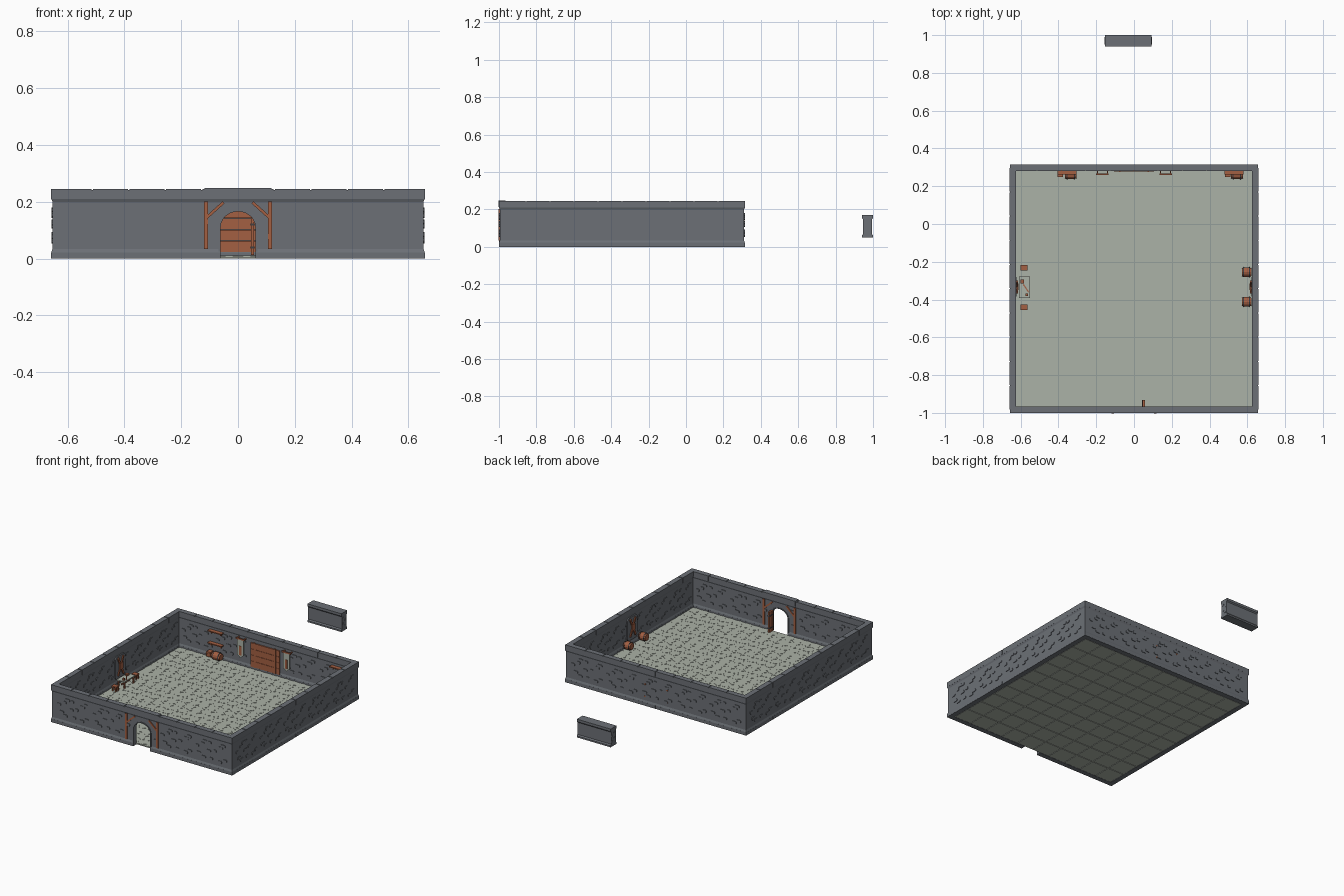
import bpy, bmesh, math, random
from mathutils import Matrix, Vector

if "Cube" in bpy.data.objects:
    bpy.data.objects.remove(bpy.data.objects["Cube"])

random.seed(4)
CY, H, T = -0.3425, 0.641, 0.0165     # room centre y, half size to wall axis, half thickness


def mat(name, r, g, b):
    m = bpy.data.materials.new(name)
    m.diffuse_color = (r, g, b, 1)
    m.use_nodes = True
    m.node_tree.nodes["Principled BSDF"].inputs["Base Color"].default_value = m.diffuse_color
    return m


STONE = mat("grey stone", 0.15, 0.163, 0.182)
FLOOR = mat("pale floor stone", 0.41, 0.445, 0.385)
WOOD = mat("orange wood", 0.37, 0.115, 0.055)
IRON = mat("dark iron", 0.05, 0.052, 0.058)


def finish(name, bm, m):
    bmesh.ops.recalc_face_normals(bm, faces=bm.faces)
    me = bpy.data.meshes.new(name)
    bm.to_mesh(me)
    bm.free()
    me.materials.append(m)
    ob = bpy.data.objects.new(name, me)
    bpy.context.collection.objects.link(ob)
    return ob


def box(bm, c, s, M=Matrix(), rot=Matrix()):
    """Box of size s at c, in the frame M, turned about its own centre."""
    bmesh.ops.create_cube(bm, size=1, matrix=M @ Matrix.Translation(c) @ rot @ Matrix.Diagonal((*s, 1)))


def boxes(name, m, items, M=Matrix()):
    bm = bmesh.new()
    for it in items:
        box(bm, it[0], it[1], M, it[2] if len(it) > 2 else Matrix())
    return finish(name, bm, m)


def prism(bm, pts, d, M=Matrix()):
    """Extrude a list of 3D points by the vector d."""
    a = [bm.verts.new(M @ Vector(p)) for p in pts]
    b = [bm.verts.new(M @ (Vector(p) + Vector(d))) for p in pts]
    bm.faces.new(a)
    bm.faces.new(b[::-1])
    for i in range(len(a)):
        j = (i + 1) % len(a)
        bm.faces.new((a[i], a[j], b[j], b[i]))


def octagon(w, h, c):
    return [(-w, -h + c), (-w + c, -h), (w - c, -h), (w, -h + c),
            (w, h - c), (w - c, h), (-w + c, h), (-w, h - c)]


# local frame of each wall: x along the wall, -y outwards
frames = [Matrix.Translation((0, CY, 0)) @ Matrix.Rotation(k * math.pi / 2, 4, 'Z')
          @ Matrix.Translation((0, -H, 0)) for k in range(4)]
FRONT, RIGHT, BACK, LEFT = frames

# wall ring: flared base, thin body, wide top, mitred at the corners
prof = [(T, 0), (T, .022), (.012, .034), (.012, .2), (T, .21), (T, .242),
        (-T, .242), (-T, .21), (-.012, .2), (-.012, .034), (-T, .022), (-T, 0)]
bm = bmesh.new()
rings = [[bm.verts.new((sx * (H + d), CY + sy * (H + d), z)) for d, z in prof]
         for sx, sy in ((-1, -1), (1, -1), (1, 1), (-1, 1))]
for k in range(4):
    a, b = rings[k], rings[(k + 1) % 4]
    for i in range(len(prof)):
        j = (i + 1) % len(prof)
        bm.faces.new((a[i], a[j], b[j], b[i]))
walls = finish("room_walls", bm, STONE)

# arched doorway cut through the front wall
def arch(r, base, spring, n=12):
    return [(-r, 0, base)] + [(-r * math.cos(math.pi * i / n), 0, spring + .055 * r / .062 * math.sin(math.pi * i / n))
                              for i in range(n + 1)] + [(r, 0, base)]

bm = bmesh.new()
prism(bm, [(x, -.05, z) for x, _, z in arch(.062, -.02, .112)], (0, .1, 0), FRONT)
cutter = finish("doorway_cutter", bm, STONE)
cutter.hide_render = True
cutter.hide_set(True)
mod = walls.modifiers.new("doorway", 'BOOLEAN')
mod.operation = 'DIFFERENCE'
mod.solver = 'EXACT'
mod.object = cutter

# stone trim around the doorway
bm = bmesh.new()
o, i_ = arch(.068, 0, .112), arch(.061, 0, .112)
for k in range(len(o) - 1):
    prism(bm, [(p[0], -.0155, p[2]) for p in (o[k], o[k + 1], i_[k + 1], i_[k])], (0, .031, 0), FRONT)
finish("doorway_trim", bm, STONE)

# cap blocks and base blocks, with narrow joints
caps, bases = bmesh.new(), bmesh.new()
for k, M in enumerate(frames):
    L = 2 * H / 10
    for i in range(10):
        x = -H + L * (i + .5)
        box(caps, (x, 0, .2285), (L - .005, 2 * T + .001, .034), M)
        if k or abs(x) > .1:
            box(bases, (x, 0, .011), (L - .005, 2 * T + .001, .02), M)
box(caps, (0, 0, .231), (.235, 2 * T + .003, .035), FRONT)
for sx in (-1, 1):
    for sy in (-1, 1):
        box(caps, (sx * H, CY + sy * H, .2285), (2 * T, 2 * T, .034))
finish("cap_blocks", caps, STONE)
finish("base_blocks", bases, STONE)

# raised bricks in clusters, inside and outside
pattern = [(-.09, .172, .017), (-.072, .155, .017), (-.098, .078, .015), (-.066, .062, .016),
           (-.028, .125, .013), (.005, .17, .012), (.018, .115, .017), (-.004, .068, .013),
           (.042, .172, .016), (.06, .152, .013), (.085, .085, .016), (.1, .13, .014), (.055, .066, .016)]
bm = bmesh.new()
for k, M in enumerate(frames):
    for s in (-1, 1):
        for seg in range(5):
            for px, pz, w in pattern:
                x = (seg - 2) * .25 + px * s + random.uniform(-.004, .004)
                if k == 0 and abs(x) < .092 and not (abs(x) > .084 and pz < .14):
                    continue
                if k == 2 and s == 1 and abs(x) < .13:
                    continue
                ww = min(w, .011) if k == 0 and abs(x) < .11 else w
                pts = [(x + u, s * .011, pz + v) for u, v in octagon(ww, .0085, .004)]
                prism(bm, pts, (0, s * .005, 0), M)
finish("wall_bricks", bm, STONE)

# floor slab, octagon-and-diamond paving, square tiles underneath
boxes("floor_slab", FLOOR, [((0, CY, .0065), (1.256, 1.256, .007))])
bm = bmesh.new()
P, C = .0625, .019
for i in range(20):
    for j in range(20):
        x, y = (i - 9.5) * P, CY + (j - 9.5) * P
        prism(bm, [(x + u, y + v, .0095) for u, v in octagon(P / 2 - .0004, P / 2 - .0004, C)], (0, 0, .002))
        if i and j:
            r = C - .0025
            prism(bm, [(x - P / 2 + u, y - P / 2 + v, .0095) for u, v in ((r, 0), (0, r), (-r, 0), (0, -r))],
                  (0, 0, .002))
finish("floor_paving", bm, FLOOR)
boxes("underside_tiles", FLOOR, [(((i - 4.5) * .125, CY + (j - 4.5) * .125, .002), (.12, .12, .004))
                                 for i in range(10) for j in range(10)])

# timber posts and braces on both faces of the front wall
ry = lambda a: Matrix.Rotation(a, 4, 'Y')
items = []
for s in (-1, 1):
    for f in (-1, 1):
        items.append(((s * .113, f * .014, .118), (.014, .009, .168)))
        items.append(((s * .08, f * .014, .172), (.078, .008, .01), ry(s * math.radians(42))))
boxes("door_timbers", WOOD, items, FRONT)

# open door leaf with iron straps
boxes("door_leaf", WOOD, [((.051, .018 + i * .0135, .079), (.012, .0128, .134)) for i in range(3)], FRONT)
boxes("door_straps", IRON, [((.051, .031, z), (.015, .043, .007)) for z in (.04, .12)], FRONT)

# boarded panel on the back wall, small peg ends showing outside
boxes("back_panel", WOOD, [((0, .0155, .043 + i * .0395), (.212, .008, .038)) for i in range(4)]
      + [((s * .075, .02, .105), (.008, .005, .165)) for s in (-1, 1)], BACK)
boxes("panel_pegs", WOOD, [((s * .08, -.0125, z), (.012, .004, .007)) for s in (-1, 1) for z in (.06, .14)], BACK)

# banners hanging beside the panel
for s, name in ((-1, "right"), (1, "left")):
    bm = bmesh.new()
    prism(bm, [(s * .167 + u, .034, z) for u, z in ((-.024, .19), (.024, .19), (.024, .09), (0, .07), (-.024, .09))],
          (0, .003, 0), BACK)
    finish(name + "_banner", bm, FLOOR)
    boxes(name + "_banner_rod", WOOD, [((s * .167, .0355, .193), (.066, .007, .009)),
                                       ((s * .167, .0355, .118), (.018, .007, .06))]
          + [((s * .167 + u, .022, .193), (.006, .025, .007)) for u in (-.026, .026)], BACK)

# barrels lying along x, with iron hoops
def barrel(name, x, y, z, r, l):
    for part, m, sections in (
            ("_staves", WOOD, [(-.5, .78, -.25, .96), (-.25, .96, .25, .96), (.25, .96, .5, .78)]),
            ("_hoops", IRON, [(-.36, .95, -.28, 1), (.28, 1, .36, .95)])):
        bm = bmesh.new()
        for a, ra, b, rb in sections:
            bmesh.ops.create_cone(bm, cap_ends=True, segments=12, radius1=r * ra, radius2=r * rb, depth=l * (b - a),
                                  matrix=Matrix.Translation((x + l * (a + b) / 2, y, z))
                                  @ Matrix.Rotation(math.pi / 2, 4, 'Y'))
        finish(name + part, bm, m)


for n, y in enumerate((-.255, -.412)):
    barrel(f"side_barrel_{n}", .596, y, .039, .027, .05)
barrel("left_corner_barrel", -.335, .262, .037, .026, .062)
barrel("right_corner_barrel", .545, .262, .037, .026, .062)
boxes("corner_crates", WOOD, [((x, .265, .011 + .0165 + i * .011), (.03, .032, .0102))
                              for x in (-.39, .497) for i in range(3)])

# shelves on the back wall above the corner barrels
items = []
for cx in (-.355, .53):
    for z in (.105, .185):
        items.append(((cx, .276, z), (.1, .03, .007)))
        items += [((cx + u, .284, z - .011), (.007, .014, .016)) for u in (-.035, .035)]
boxes("wall_shelves", WOOD, items)

# table with pale top, two stools, and clutter
TX, TY = -.58, -.335
boxes("table_top", FLOOR, [((TX, TY, .056), (.058, .114, .007))])
boxes("table_legs", WOOD, [((TX + u * .022, TY + v * .046, .032), (.009, .009, .043)) for u in (-1, 1) for v in (-1, 1)]
      + [((TX, TY, .03), (.007, .09, .007))])
boxes("table_clutter", WOOD, [((TX - .012, TY + .03, .064), (.018, .022, .01)),
                              ((TX + .008, TY - .005, .062), (.006, .05, .005), Matrix.Rotation(.6, 4, 'Z')),
                              ((TX + .012, TY - .04, .066), (.012, .012, .014))])
for n, y in enumerate((-.232, -.44)):
    boxes(f"stool_{n}", WOOD, [((TX - .003, y, .041), (.036, .03, .007))]
          + [((TX - .003 + u * .012, y + v * .01, .024), (.007, .007, .03)) for u in (-1, 1) for v in (-1, 1)])

# wall plaques with crossed timbers on the side walls
for name, M in (("right", RIGHT), ("left", LEFT)):
    c = Vector((0, 0, .12))
    s = 1 if name == "right" else -1
    bm = bmesh.new()
    prism(bm, [(s * .01 + u, .011, .12 + v) for u, v in octagon(.052, .075, .015)], (0, .009, 0), M)
    finish(name + "_plaque", bm, STONE)
    boxes(name + "_plaque_timbers", WOOD, [((s * .01, .023, .125), (.013, .006, .13), ry(a)) for a in (-.45, .45)]
          + [((s * .01, .026, .125), (.034, .006, .042))], M)

# detached wall block standing behind the room, wide at top and bottom
bprof = [(.03, .05), (.03, .06), (.024, .068), (.024, .147), (.03, .154), (.03, .17)]
bprof += [(-y, z) for y, z in reversed(bprof)]
bm = bmesh.new()
prism(bm, [(-.153, .97 + y, z) for y, z in bprof], (.246, 0, 0))
for x in (-.153, .093):
    for y, z in ((-.01, .135), (.012, .118), (-.008, .098), (.01, .08)):
        prism(bm, [(x - .002, .97 + y + u, z + v) for u, v in octagon(.009, .006, .003)], (.004, 0, 0))
finish("detached_wall", bm, STONE)
